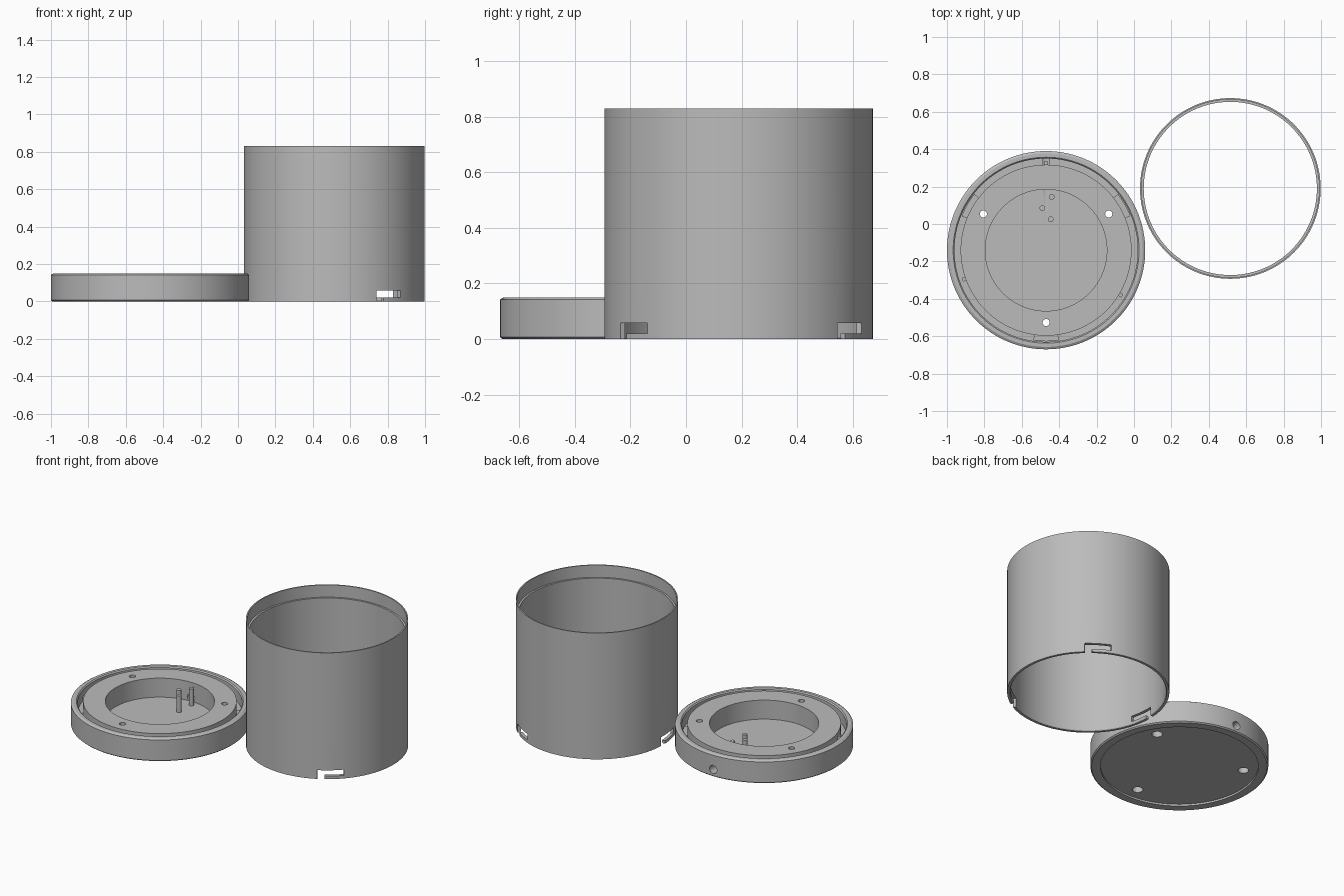
import bpy, bmesh
from math import radians, cos, sin, tau
from mathutils import Matrix, Vector

cube = bpy.data.objects.get("Cube")
if cube:
    bpy.data.objects.remove(cube)

BASE = Vector((-0.47, -0.14, 0))
TUBE = Vector((0.515, 0.19, 0))

grey = bpy.data.materials.new("plain grey")
grey.use_nodes = True
grey.diffuse_color = (0.5, 0.5, 0.5, 1)
grey.node_tree.nodes["Principled BSDF"].inputs["Base Color"].default_value = (0.5, 0.5, 0.5, 1)


def finish(name, bm, place):
    bmesh.ops.recalc_face_normals(bm, faces=bm.faces)
    mesh = bpy.data.meshes.new(name)
    bm.to_mesh(mesh)
    bm.free()
    mesh.materials.append(grey)
    ob = bpy.data.objects.new(name, mesh)
    ob.location = place
    bpy.context.collection.objects.link(ob)
    return ob


def lathe(name, profile, place, start=0, end=360, closed=True, steps=128):
    """Spin an (r, z) profile about z; partial sweeps get end caps."""
    bm = bmesh.new()
    a = radians(start)
    vs = [bm.verts.new((r * cos(a), r * sin(a), z)) for r, z in profile]
    es = [bm.edges.new(p) for p in zip(vs, vs[1:])]
    if closed:
        es.append(bm.edges.new((vs[-1], vs[0])))
    bmesh.ops.spin(bm, geom=vs + es, axis=(0, 0, 1), cent=(0, 0, 0),
                   angle=radians(end - start), steps=steps)
    bmesh.ops.remove_doubles(bm, verts=bm.verts, dist=1e-5)
    if end - start < 360:
        bmesh.ops.holes_fill(bm, edges=[e for e in bm.edges if e.is_boundary], sides=0)
    return finish(name, bm, place)


def block(name, r0, r1, z0, z1, start, end, place):
    """Curved block between two radii, heights and angles."""
    return lathe(name, [(r0, z0), (r1, z0), (r1, z1), (r0, z1)], place, start, end, steps=8)


def rod(name, r, length, place, turn=Matrix()):
    bm = bmesh.new()
    bmesh.ops.create_cone(bm, cap_ends=True, segments=32, radius1=r, radius2=r,
                          depth=length, matrix=turn)
    return finish(name, bm, place)


def polar(r, deg, z):
    return BASE + Vector((r * cos(radians(deg)), r * sin(radians(deg)), z))


def activate(ob):
    bpy.ops.object.select_all(action='DESELECT')
    bpy.context.view_layer.objects.active = ob
    ob.select_set(True)


def carve(ob, cutters):
    activate(ob)
    for c in cutters:
        m = ob.modifiers.new("cut", 'BOOLEAN')
        m.operation, m.solver, m.object = 'DIFFERENCE', 'EXACT', c
        bpy.ops.object.modifier_apply(modifier=m.name)
        bpy.data.objects.remove(c)


# Round base: recessed underside, outer rim, ring groove, raised ring and centre well
base = lathe("base", [
    (0, 0.012), (0.47, 0.012), (0.47, 0), (0.522, 0), (0.53, 0.007),
    (0.53, 0.142), (0.517, 0.15), (0.497, 0.15), (0.49, 0.143), (0.49, 0.07),
    (0.457, 0.07), (0.457, 0.15), (0.325, 0.15), (0.325, 0.025), (0, 0.025),
], BASE, closed=False)

# Screw holes with counterbores, and the cable hole at the back
cutters = []
for deg in (30, 150, 270):
    cutters.append(rod("screw_hole", 0.019, 0.5, polar(0.387, deg, 0.1)))
    cutters.append(rod("counterbore", 0.032, 0.1, polar(0.387, deg, 0)))
cutters.append(rod("cable_hole", 0.027, 0.3, polar(0.44, 90, 0.048),
                   Matrix.Rotation(tau / 4, 4, 'X')))
carve(base, cutters)

# Locking pins and stop pads in the groove
parts = [base]
for deg in (90, 199.5, 329):
    parts.append(block("locking_pin", 0.45, 0.475, 0.1, 0.125, deg - 1.3, deg + 1.3, BASE))
for deg in (30, 150, 270):
    parts.append(block("stop_pad", 0.457, 0.487, 0.068, 0.08, deg - 8, deg + 8, BASE))

# Mounting pegs in the well
for x, y in ((-0.44, 0.145), (-0.49, 0.085), (-0.445, 0.025)):
    parts.append(rod("peg", 0.015, 0.115, (x, y, 0.0775)))

# Open tube with a ledge inside the top
tube = lathe("tube", [
    (0.467, 0), (0.483, 0), (0.483, 0.83), (0.475, 0.83),
    (0.475, 0.75), (0.463, 0.75), (0.463, 0.006),
], TUBE)
parts.append(tube)

# L-shaped locking slots, open at the bottom on one end
cutters = []
for deg in (-52.5, 57, 186.5):
    cutters.append(block("slot", 0.44, 0.52, 0.02, 0.058, deg - 9.5, deg + 9.5, TUBE))
    cutters.append(block("slot_mouth", 0.44, 0.52, -0.02, 0.04, deg - 9.5, deg - 4.5, TUBE))
carve(tube, cutters)

for ob in parts:
    activate(ob)
    bpy.ops.object.shade_smooth_by_angle(angle=radians(30))
